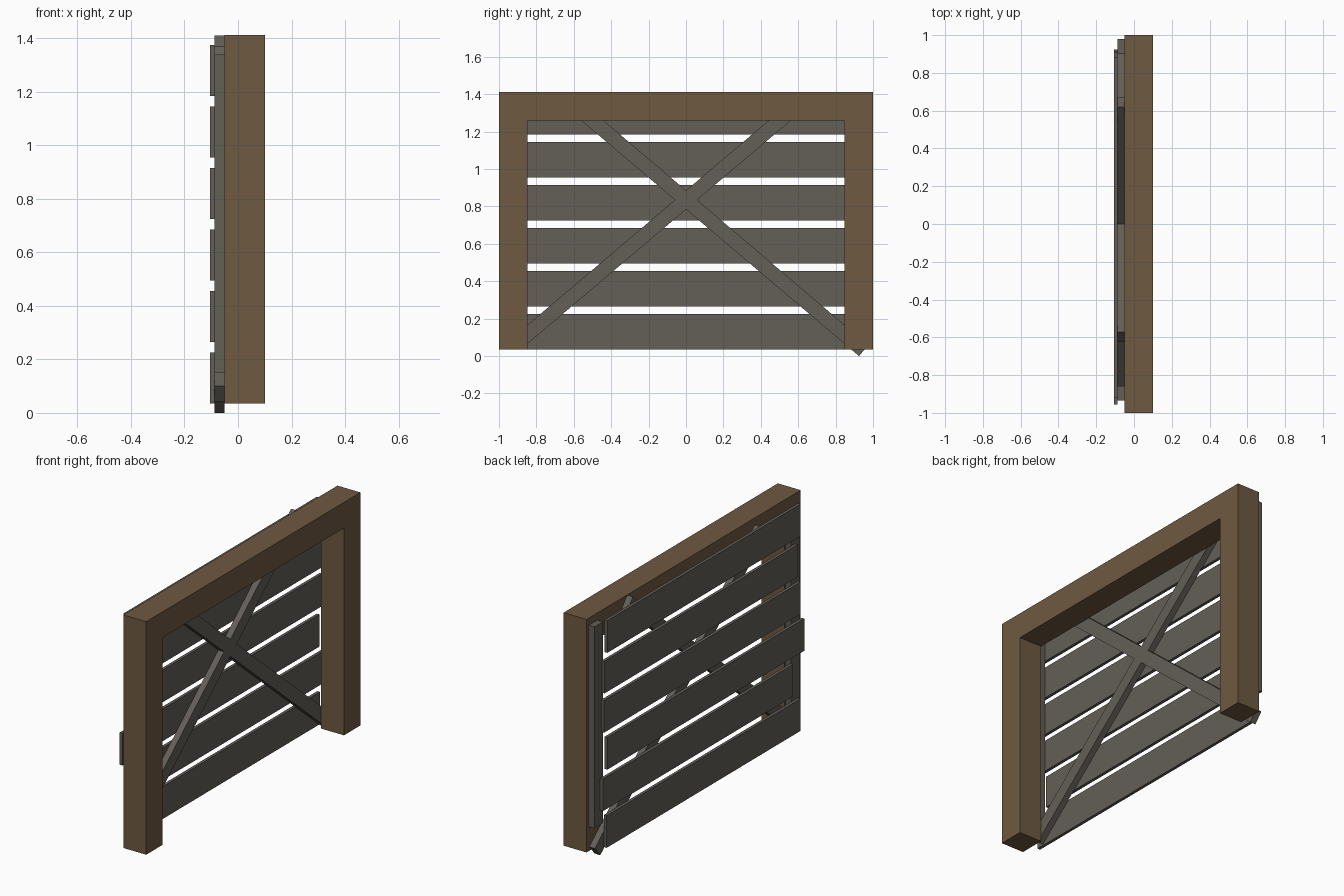
import bpy, math
from mathutils import Matrix, Vector

if "Cube" in bpy.data.objects:
    bpy.data.objects.remove(bpy.data.objects["Cube"])


def material(name, rgb):
    m = bpy.data.materials.new(name)
    m.diffuse_color = (*rgb, 1)
    m.use_nodes = True
    m.node_tree.nodes["Principled BSDF"].inputs["Base Color"].default_value = m.diffuse_color
    return m


brown = material("brown_timber", (0.155, 0.100, 0.052))
grey = material("weathered_grey_wood", (0.125, 0.112, 0.096))


def box(name, x, y, z, mat, angle=0.0):
    """Box from (min, max) ranges, turned about its centre around the x axis."""
    bpy.ops.mesh.primitive_cube_add(size=1)
    ob = bpy.context.object
    ob.name = name
    size = [b - a for a, b in (x, y, z)]
    ob.data.transform(Matrix.Rotation(angle, 4, 'X') @ Matrix.Diagonal((*size, 1)))
    ob.location = [(a + b) / 2 for a, b in (x, y, z)]
    ob.data.materials.append(mat)
    return ob


# Door frame: two posts and a lintel
FX = (-0.05, 0.10)
box("left_post", FX, (-1.0, -0.847), (0.035, 1.26), brown)
box("right_post", FX, (0.847, 1.0), (0.035, 1.26), brown)
box("top_beam", FX, (-1.0, 1.0), (1.26, 1.412), brown)

# Horizontal planks, bottom to top, with uneven ends
ends = [(-0.92, 0.89), (-0.85, 0.925), (-0.955, 0.885),
        (-0.92, 0.915), (-0.895, 0.91), (-0.92, 0.885)]
for i, span in enumerate(ends):
    z = 0.035 + 0.23 * i
    box(f"plank_{i + 1}", (-0.105, -0.087), span, (z, z + 0.19), grey)

# Upright battens behind the planks
BX = (-0.087, -0.05)
box("left_batten", BX, (-0.935, -0.857), (0.15, 1.34), grey)
box("right_batten", BX, (0.90, 0.98), (0.18, 1.37), grey)

# Crossed braces, placed by the two ends of their lower edge
WIDTH = 0.077


def brace(name, start, end):
    a, b = Vector(start), Vector(end)
    d = b - a
    n = Vector((-d.y, d.x)).normalized()
    c = (a + b) / 2 + n * WIDTH / 2
    h = d.length / 2
    box(name, BX, (c.x - h, c.x + h), (c.y - WIDTH / 2, c.y + WIDTH / 2),
        grey, math.atan2(d.y, d.x))


brace("rising_brace", (-0.875, 0.042), (0.67, 1.352))
brace("falling_brace", (-0.622, 1.312), (0.925, 0.0))
